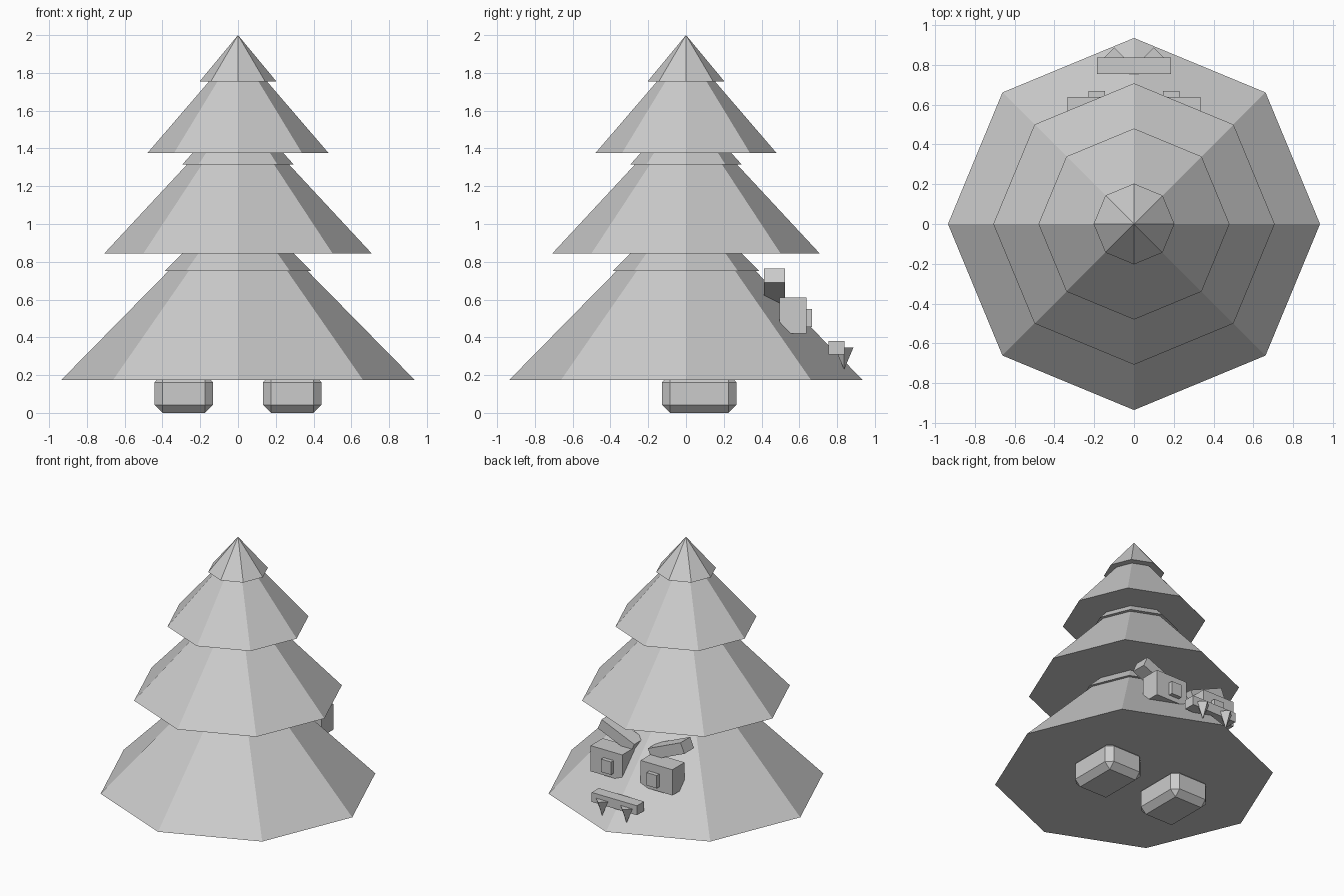
import bpy
import math

if "Cube" in bpy.data.objects:
    bpy.data.objects.remove(bpy.data.objects["Cube"])

grey = bpy.data.materials.new("light_grey")
grey.diffuse_color = (0.6, 0.6, 0.6, 1.0)
grey.use_nodes = True
grey.node_tree.nodes["Principled BSDF"].inputs["Base Color"].default_value = grey.diffuse_color


def finish(name):
    ob = bpy.context.object
    ob.name = name
    ob.data.materials.append(grey)
    return ob


def cone(name, r1, z1, r2, z2, sides=8, x=0.0, y=0.0):
    """Upright cone or frustum with corners on the axes."""
    bpy.ops.mesh.primitive_cone_add(vertices=sides, radius1=r1, radius2=r2,
                                    depth=z2 - z1, location=(x, y, (z1 + z2) / 2))
    return finish(name)


def box(name, x, y, z, tilt=0.0, bevel=0.0):
    """Box from (min, max) ranges, optionally tilted about y and chamfered."""
    ranges = (x, y, z)
    bpy.ops.mesh.primitive_cube_add(size=1, location=[(a + b) / 2 for a, b in ranges])
    ob = finish(name)
    ob.scale = [b - a for a, b in ranges]
    bpy.ops.object.transform_apply(location=False, rotation=False, scale=True)
    ob.rotation_euler.y = tilt
    if bevel:
        mod = ob.modifiers.new("chamfer", "BEVEL")
        mod.width = bevel
        mod.segments = 1
    return ob


# Foliage: three wide tiers, each topped by a slightly overhanging cap
cone("lower_tier", 0.935, 0.175, 0.34, 0.78)
cone("lower_cap", 0.39, 0.75, 0.28, 0.86)
cone("middle_tier", 0.707, 0.845, 0.245, 1.342)
cone("middle_cap", 0.295, 1.315, 0.23, 1.387)
cone("upper_tier", 0.48, 1.375, 0.13, 1.782)
cone("tip", 0.203, 1.755, 0.0, 2.0)

# Mouth on the back face
box("mouth", (-0.185, 0.185), (0.755, 0.838), (0.31, 0.38))

# Mirrored features
for side, s in (("left", -1), ("right", 1)):
    def span(a, b):
        return tuple(sorted((s * a, s * b)))

    box(side + "_foot", span(0.132, 0.443), (-0.127, 0.267), (0.0, 0.205), bevel=0.043)
    box(side + "_eye", span(0.075, 0.335), (0.495, 0.638), (0.42, 0.61))
    box(side + "_pupil", span(0.145, 0.228), (0.60, 0.668), (0.455, 0.55))
    # Brow slopes down towards the middle
    box(side + "_brow", span(0.06, 0.35), (0.412, 0.525), (0.63, 0.71),
        tilt=-s * math.radians(23))
    # Fang: four-sided spike pointing down
    cone(side + "_fang", 0.0, 0.23, 0.05, 0.347, sides=4, x=s * 0.1, y=0.837)
